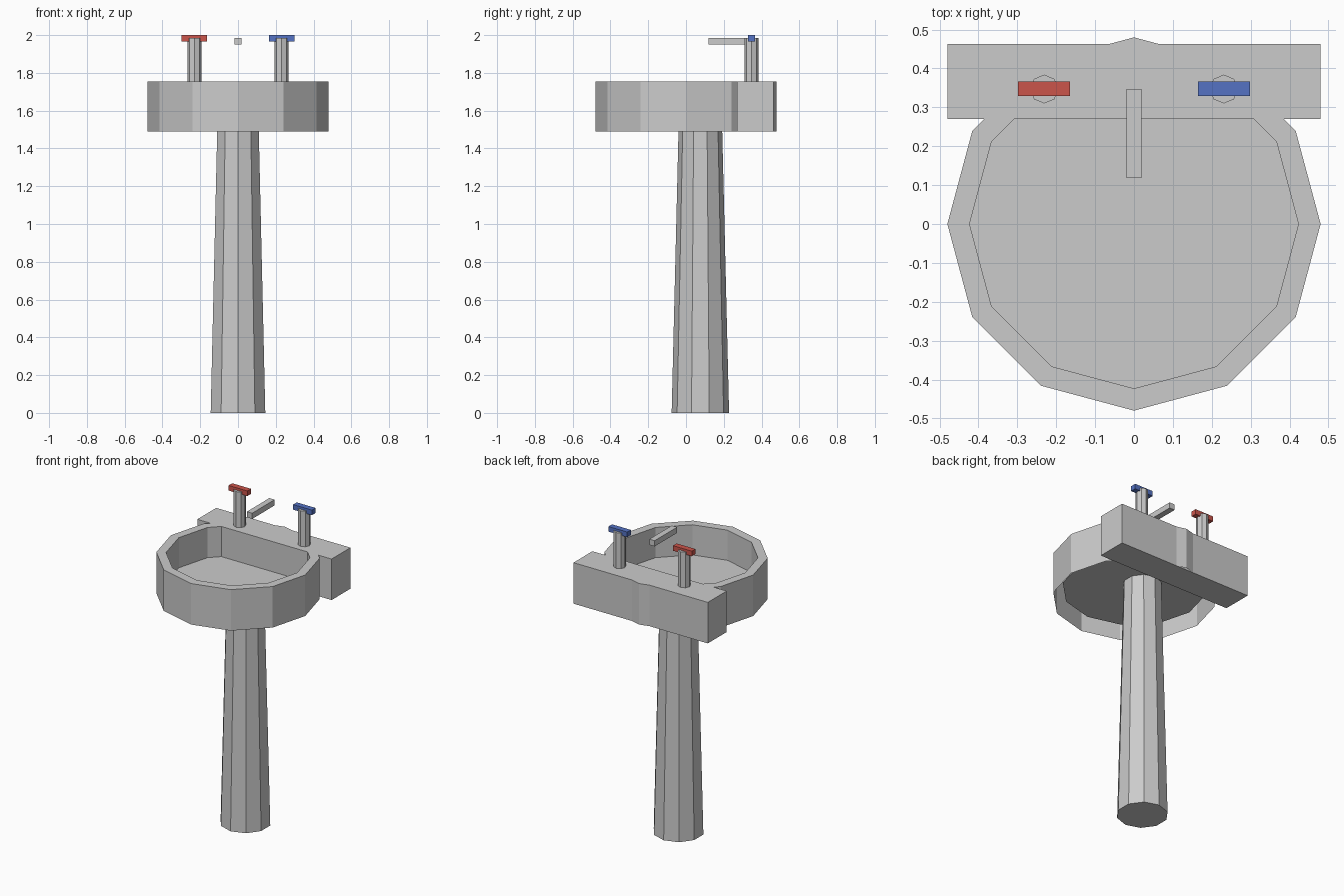
import bpy, bmesh, math

if "Cube" in bpy.data.objects:
    bpy.data.objects.remove(bpy.data.objects["Cube"])

Z0, Z1 = 1.49, 1.755  # basin underside and rim heights


def finish(bm, name, color=None):
    bmesh.ops.recalc_face_normals(bm, faces=bm.faces)
    me = bpy.data.meshes.new(name)
    bm.to_mesh(me)
    bm.free()
    ob = bpy.data.objects.new(name, me)
    bpy.context.collection.objects.link(ob)
    if color:
        mat = bpy.data.materials.new(name + "_color")
        mat.diffuse_color = color
        mat.use_nodes = True
        mat.node_tree.nodes["Principled BSDF"].inputs["Base Color"].default_value = mat.diffuse_color
        me.materials.append(mat)
    return ob


def lathe(name, sides, rings, x=0, y=0, cap_start=True, cap_end=True):
    """Stack of (radius, z) rings with one corner on the +y axis."""
    bm = bmesh.new()
    loops = []
    for r, z in rings:
        loops.append([bm.verts.new((x + r * math.sin(2 * math.pi * i / sides),
                                    y + r * math.cos(2 * math.pi * i / sides), z))
                      for i in range(sides)])
    for a, b in zip(loops, loops[1:]):
        for i in range(sides):
            j = (i + 1) % sides
            bm.faces.new((a[i], a[j], b[j], b[i]))
    if cap_start:
        bm.faces.new(loops[0])
    if cap_end:
        bm.faces.new(loops[-1])
    return finish(bm, name)


def box(name, lo, hi, color=None):
    bm = bmesh.new()
    bmesh.ops.create_cube(bm, size=1)
    for v in bm.verts:
        v.co = [l + (c + 0.5) * (h - l) for c, l, h in zip(v.co, lo, hi)]
    return finish(bm, name, color)


# bowl: outer wall open underneath, flat rim, inner wall and raised floor
lathe("bowl", 12, [(0.48, Z0), (0.48, Z1), (0.423, Z1), (0.423, 1.56)],
      cap_start=False)

# tap ledge along the back
box("back_ledge", (-0.48, 0.27, Z0), (0.48, 0.463, Z1))

# tapered pedestal
lathe("pedestal", 10, [(0.152, 0), (0.114, 1.56)], y=0.076)

# tap posts and coloured handles
for side, x, color in (("hot", -0.231, (0.6, 0.09, 0.07, 1)),
                       ("cold", 0.231, (0.09, 0.17, 0.55, 1))):
    lathe(side + "_tap_post", 8, [(0.037, Z1 - 0.02), (0.037, 1.985)], x, 0.347)
    box(side + "_tap_handle", (x - 0.067, 0.329, 1.967), (x + 0.067, 0.366, 2.0), color)

# spout bar
box("spout", (-0.019, 0.118, 1.949), (0.019, 0.347, 1.986))
